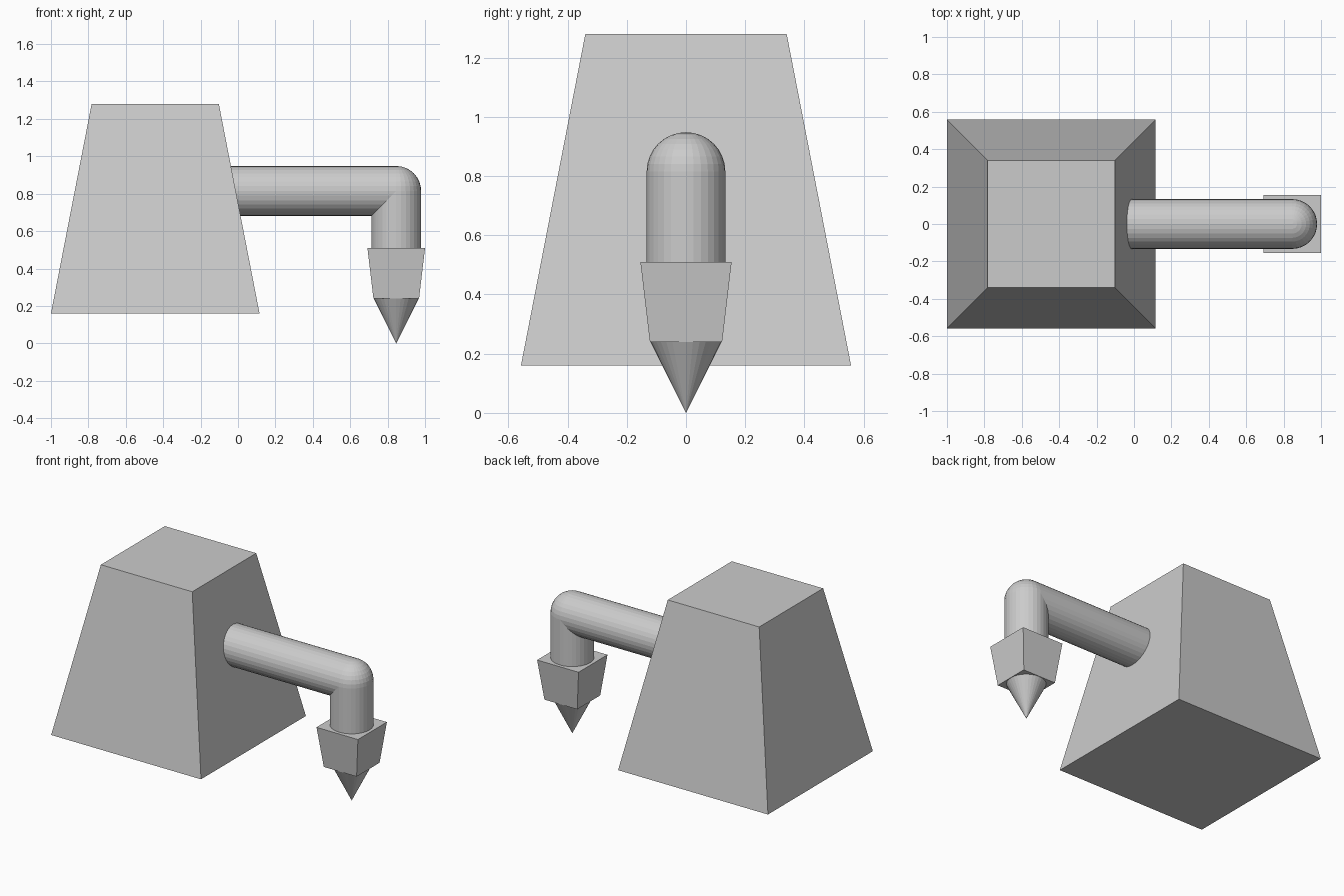
import bpy
from math import pi, sqrt

if "Cube" in bpy.data.objects:
    bpy.data.objects.remove(bpy.data.objects["Cube"])

TIP_X = 0.846      # axis of the downward pipe
ARM_Z = 0.815      # axis of the horizontal pipe
PIPE_R = 0.133


def tapered(name, x, z0, z1, r0, r1, sides=32):
    """Upright frustum; for 4 sides the radii are half widths."""
    k = sqrt(2) if sides == 4 else 1
    bpy.ops.mesh.primitive_cone_add(
        vertices=sides, radius1=r0 * k, radius2=r1 * k, depth=z1 - z0,
        location=(x, 0, (z0 + z1) / 2))
    ob = bpy.context.object
    ob.name = name
    if sides == 4:
        ob.rotation_euler.z = pi / 4
    return ob


# Tapered square body
tapered("body", -0.4425, 0.16, 1.28, 0.5575, 0.34, 4)

# Horizontal pipe, starting inside the body
x0 = -0.15
bpy.ops.mesh.primitive_cylinder_add(
    vertices=32, radius=PIPE_R, depth=TIP_X - x0,
    location=((x0 + TIP_X) / 2, 0, ARM_Z), rotation=(0, pi / 2, 0))
bpy.context.object.name = "arm_pipe"

# Round elbow
bpy.ops.mesh.primitive_uv_sphere_add(
    segments=32, ring_count=16, radius=PIPE_R, location=(TIP_X, 0, ARM_Z))
bpy.context.object.name = "elbow"

# Downward pipe, square collar and pointed tip
tapered("down_pipe", TIP_X, 0.50, ARM_Z, PIPE_R, PIPE_R)
tapered("collar", TIP_X, 0.24, 0.51, 0.122, 0.154, 4)
tapered("tip", TIP_X, 0.0, 0.24, 0.0, 0.12)
